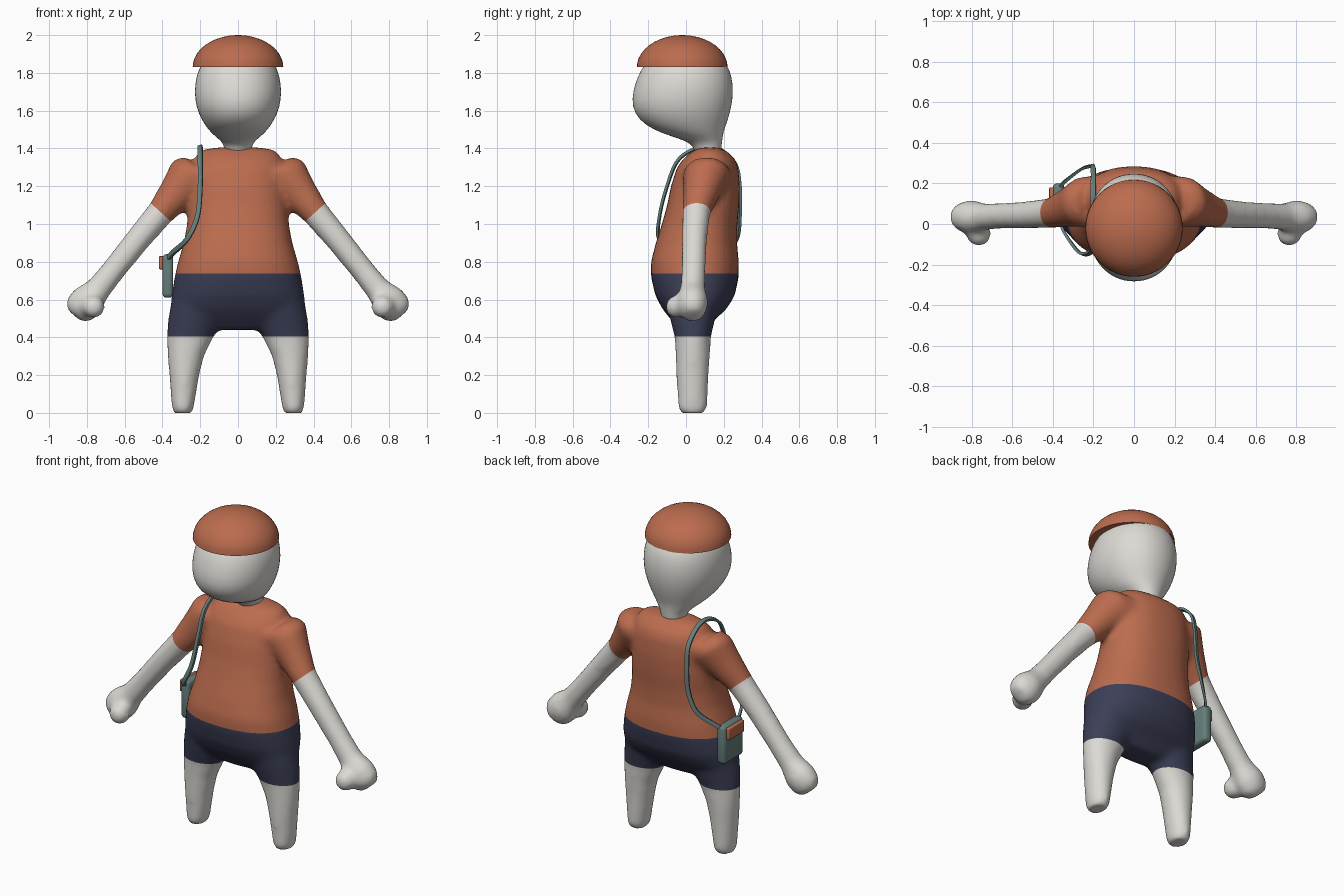
import bpy, bmesh, math
from mathutils import Vector, Matrix

cube = bpy.data.objects.get("Cube")
if cube:
    bpy.data.objects.remove(cube, do_unlink=True)


def material(name, rgb):
    m = bpy.data.materials.new(name)
    m.use_nodes = True
    m.diffuse_color = (*rgb, 1)
    m.node_tree.nodes["Principled BSDF"].inputs["Base Color"].default_value = (*rgb, 1)
    return m


SKIN = material("pale_skin", (0.72, 0.70, 0.66))
ORANGE = material("burnt_orange", (0.50, 0.15, 0.077))
NAVY = material("navy", (0.045, 0.05, 0.095))
TEAL = material("grey_teal", (0.13, 0.21, 0.20))


def add_object(name, bm, mats, angle=40):
    bmesh.ops.recalc_face_normals(bm, faces=bm.faces)
    mesh = bpy.data.meshes.new(name)
    bm.to_mesh(mesh)
    bm.free()
    for m in mats:
        mesh.materials.append(m)
    for p in mesh.polygons:
        p.use_smooth = True
    mesh.set_sharp_from_angle(angle=math.radians(angle))
    ob = bpy.data.objects.new(name, mesh)
    bpy.context.scene.collection.objects.link(ob)
    return ob


def loft(bm, rings, u=Vector((1, 0, 0)), v=Vector((0, 1, 0)), segs=32, power=2.0):
    """Closed tube through rings of (centre, radius along u, radius along v)."""
    def bend(c):
        return math.copysign(abs(c) ** (2 / power), c)
    loops = []
    for centre, a, b in rings:
        angles = [2 * math.pi * i / segs for i in range(segs)]
        loops.append([bm.verts.new(Vector(centre) + u * a * bend(math.cos(t))
                                   + v * b * bend(math.sin(t))) for t in angles])
    for lo, hi in zip(loops, loops[1:]):
        for i in range(segs):
            j = (i + 1) % segs
            bm.faces.new((lo[i], lo[j], hi[j], hi[i]))
    bm.faces.new(loops[0][::-1])
    bm.faces.new(loops[-1])


def slabs(rows):
    """Rows of z, x range and y range turned into loft rings."""
    return [(((x0 + x1) / 2, (y0 + y1) / 2, z), (x1 - x0) / 2, (y1 - y0) / 2)
            for z, x0, x1, y0, y1 in rows]


def even(rows):
    return slabs([(z, -w, w, y0, y1) for z, w, y0, y1 in rows])


# Body volumes: torso, then mirrored legs, arms and thumbs
bm = bmesh.new()
loft(bm, even([
    (.44, .20, -.03, .11), (.50, .345, -.085, .16), (.55, .355, -.125, .215),
    (.62, .352, -.162, .258), (.72, .336, -.186, .28), (.80, .318, -.186, .28),
    (.90, .288, -.16, .27), (1.0, .27, -.128, .272), (1.1, .263, -.10, .282),
    (1.2, .255, -.08, .285), (1.3, .245, -.048, .277), (1.35, .23, -.01, .257),
    (1.39, .20, .04, .21), (1.405, .12, .07, .18)]), power=2.3)

for s in (1, -1):
    flip = Vector((s, 1, 1))
    leg = slabs([
        (-.012, .25, .335, -.015, .085), (.02, .235, .35, -.042, .112),
        (.2, .205, .364, -.052, .12), (.3, .18, .372, -.055, .127),
        (.4, .13, .378, -.06, .132), (.5, .07, .37, -.085, .155),
        (.58, .08, .355, -.10, .17)])
    loft(bm, [(Vector(c) * flip, a, b) for c, a, b in leg])
    arm = [((.17, .11, 1.26), .15, .13), ((.25, .11, 1.25), .13, .125),
           ((.32, .085, 1.17), .10, .10), ((.41, .055, 1.06), .074, .074),
           ((.52, .045, .93), .068, .068), ((.66, .04, .755), .064, .064),
           ((.74, .035, .655), .068, .067), ((.80, .035, .59), .094, .083),
           ((.842, .035, .543), .088, .073), ((.868, .035, .516), .055, .045)]
    loft(bm, [(Vector(c) * flip, a, b) for c, a, b in arm],
         u=Vector((.75 * s, 0, .66)))
    bmesh.ops.create_uvsphere(bm, u_segments=16, v_segments=10, radius=.062,
                              matrix=Matrix.Translation((.765 * s, -.05, .562)))

# Fuse the volumes into one soft skin
body = add_object("body", bm, [])
remesh = body.modifiers.new("fuse", 'REMESH')
remesh.mode = 'VOXEL'
remesh.voxel_size = .016
soften = body.modifiers.new("soften", 'SMOOTH')
soften.factor, soften.iterations = .5, 12
fused = bpy.data.meshes.new_from_object(
    body.evaluated_get(bpy.context.evaluated_depsgraph_get()))
bpy.data.objects.remove(body, do_unlink=True)

# Cut clean hems and cuffs, then colour by region
bm = bmesh.new()
bm.from_mesh(fused)
bpy.data.meshes.remove(fused)
for v in bm.verts:
    v.co.z = max(v.co.z, 0)
HEM, LEG_HEM = .737, .405
CUFF, OUT = Vector((.41, 0, 1.063)), Vector((.67, 0, -.74))
cuts = [((0, 0, HEM), (0, 0, 1)), ((0, 0, LEG_HEM), (0, 0, 1)), (CUFF, OUT),
        (CUFF * Vector((-1, 1, 1)), OUT * Vector((-1, 1, 1)))]
for point, normal in cuts:
    bmesh.ops.bisect_plane(bm, geom=bm.verts[:] + bm.edges[:] + bm.faces[:],
                           plane_co=point, plane_no=normal, dist=1e-5)
for f in bm.faces:
    c = f.calc_center_median()
    c.x = abs(c.x)
    past_cuff = (c - CUFF).dot(OUT) > 0
    is_arm = past_cuff and c.x > .34 and (c.z > .72 or c.x > .5)
    if is_arm or c.z < LEG_HEM:
        f.material_index = 0
    else:
        f.material_index = 1 if c.z > HEM else 2
add_object("body", bm, [SKIN, ORANGE, NAVY], 80)

# Head and neck
bm = bmesh.new()
loft(bm, even([
    (1.36, .07, .045, .185), (1.41, .071, .042, .188), (1.44, .09, 0, .192),
    (1.47, .128, -.095, .196), (1.50, .158, -.175, .203), (1.55, .193, -.25, .222),
    (1.62, .223, -.288, .242), (1.70, .232, -.283, .252), (1.78, .223, -.258, .244),
    (1.84, .199, -.225, .222), (1.90, .15, -.17, .17)]), power=2.1)
head = add_object("head", bm, [SKIN], 80)
head.modifiers.new("round", 'SUBSURF').levels = 1

# Domed cap with a flat rim
bm = bmesh.new()
dome = [math.radians(a) for a in (0, 8, 16, 25, 34, 43, 52, 61, 70, 79, 87)]
loft(bm, [((0, -.02, 1.83 + .17 * math.sin(t)), .24 * math.cos(t), .24 * math.cos(t))
          for t in dome], segs=48)
add_object("cap", bm, [ORANGE])


def box(name, lo, hi, mat, bevel):
    lo, hi = Vector(lo), Vector(hi)
    bm = bmesh.new()
    bmesh.ops.create_cube(bm, size=1)
    for v in bm.verts:
        v.co = (lo + hi) / 2 + v.co * (hi - lo)
    bmesh.ops.bevel(bm, geom=bm.edges[:], offset=bevel, segments=3,
                    profile=.5, affect='EDGES')
    return add_object(name, bm, [mat])


# Shoulder bag on the right hip
box("bag", (-.40, .01, .61), (-.343, .20, .84), TEAL, .02)
box("bag_flap", (-.418, .03, .76), (-.392, .18, .83), ORANGE, .006)

# Strap: flat ribbon swept over the shoulder
path = [Vector(p) for p in [
    (-.37, .02, .82), (-.345, -.04, .85), (-.27, -.14, .92), (-.215, -.14, 1.04),
    (-.2, -.10, 1.2), (-.2, -.04, 1.34), (-.2, .07, 1.405), (-.2, .17, 1.40),
    (-.2, .26, 1.32), (-.205, .285, 1.2), (-.215, .285, 1.05), (-.26, .27, .93),
    (-.34, .21, .85), (-.37, .18, .82)]]
points = []
for i in range(1, len(path) - 2):
    a, b, c, d = path[i - 1:i + 3]
    for k in range(6):
        t = k / 6
        points.append(.5 * (2 * b + (c - a) * t + (2 * a - 5 * b + 4 * c - d) * t ** 2
                            + (3 * b - a - 3 * c + d) * t ** 3))
points = [path[0]] + points + path[-2:]
bm = bmesh.new()
bands = []
for i, p in enumerate(points):
    tangent = (points[min(i + 1, len(points) - 1)] - points[max(i - 1, 0)]).normalized()
    outward = p - Vector((-.15, .1, min(p.z, 1.25)))
    side = tangent.cross(outward).normalized() * .012
    up = side.cross(tangent).normalized() * .007
    bands.append([bm.verts.new(p + side * m + up * n)
                  for m, n in ((1, 1), (-1, 1), (-1, -1), (1, -1))])
for lo, hi in zip(bands, bands[1:]):
    for i in range(4):
        j = (i + 1) % 4
        bm.faces.new((lo[i], lo[j], hi[j], hi[i]))
bm.faces.new(bands[0])
bm.faces.new(bands[-1])
add_object("bag_strap", bm, [TEAL])
